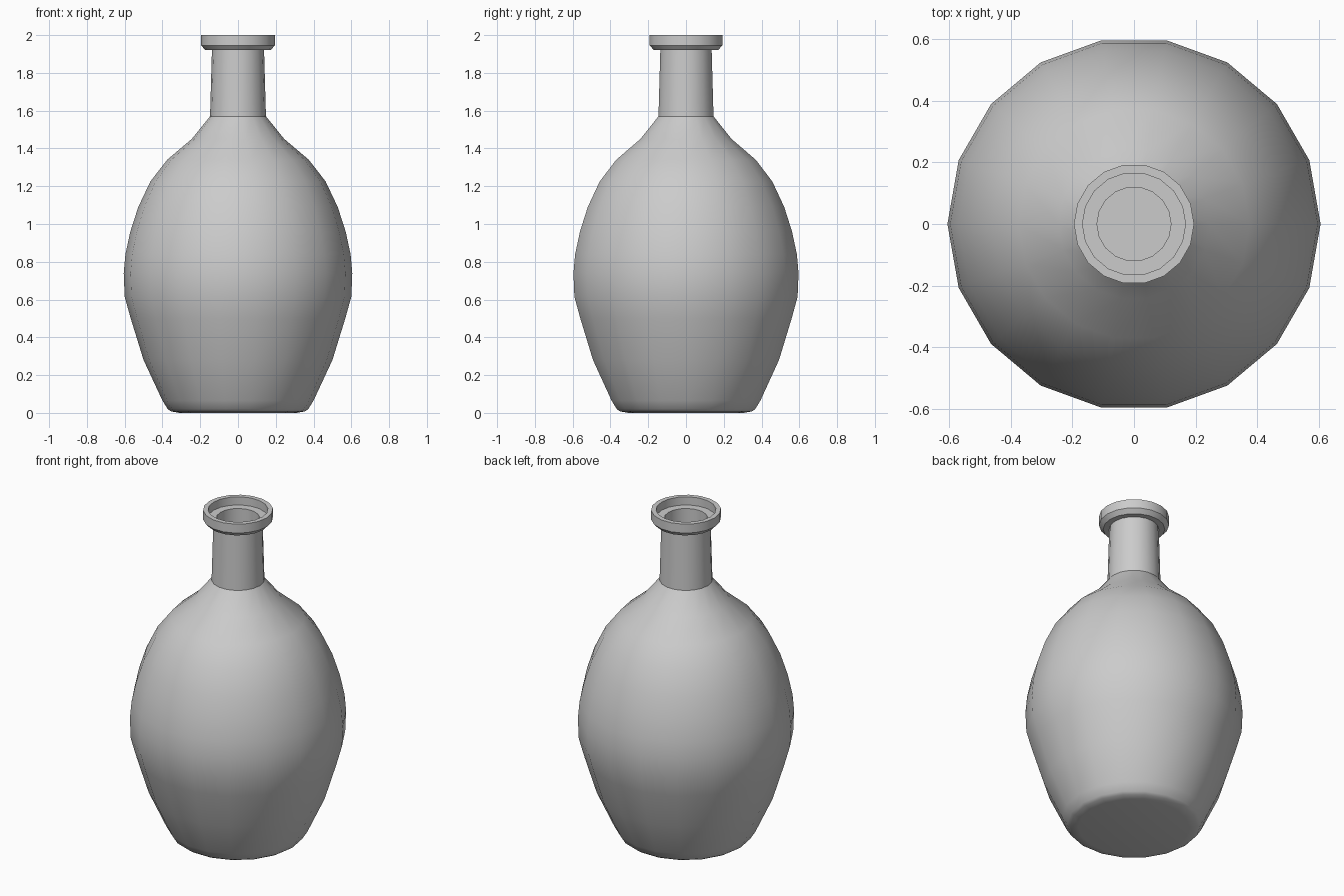
import bpy, bmesh, math

if "Cube" in bpy.data.objects:
    bpy.data.objects.remove(bpy.data.objects["Cube"])

SIDES = 18


def lathe(name, profile):
    """Revolve an (r, z) profile around z; points with r = 0 become poles."""
    bm = bmesh.new()
    rings = []
    for r, z in profile:
        n = 1 if r == 0 else SIDES
        rings.append([bm.verts.new((r * math.cos(2 * math.pi * i / SIDES),
                                    r * math.sin(2 * math.pi * i / SIDES), z))
                      for i in range(n)])
    for a, b in zip(rings, rings[1:]):
        for i in range(SIDES):
            j = (i + 1) % SIDES
            if len(a) == 1:
                bm.faces.new((a[0], b[j], b[i]))
            elif len(b) == 1:
                bm.faces.new((a[i], a[j], b[0]))
            else:
                bm.faces.new((a[i], a[j], b[j], b[i]))
    bmesh.ops.recalc_face_normals(bm, faces=bm.faces)
    mesh = bpy.data.meshes.new(name)
    bm.to_mesh(mesh)
    bm.free()
    obj = bpy.data.objects.new(name, mesh)
    bpy.context.collection.objects.link(obj)
    bpy.context.view_layer.objects.active = obj
    obj.select_set(True)
    bpy.ops.object.shade_smooth_by_angle(angle=math.radians(30))
    return obj


# Base and rounded body
body = [(0.31, 0), (0.355, 0.008), (0.372, 0.02), (0.40, 0.065), (0.50, 0.28),
        (0.568, 0.50), (0.60, 0.615), (0.605, 0.74), (0.596, 0.84), (0.57, 0.96),
        (0.528, 1.09), (0.464, 1.225), (0.375, 1.34), (0.245, 1.45)]
# Neck and flared lip
neck = [(0.148, 1.57), (0.138, 1.92)]
lip = [(0.172, 1.92), (0.195, 1.945), (0.195, 2.0), (0.167, 2.0), (0.167, 1.95)]
# Hollow inside follows the outer wall
inner_neck = [(0.12, 1.95), (0.122, 1.58)]
inner_body = [(max(r - 0.028, 0.12), z) for r, z in reversed(body[3:])]
floor = [(0.345, 0.03), (0, 0.03)]

lathe("bottle", [(0, 0)] + body + neck + lip + inner_neck + inner_body + floor)
